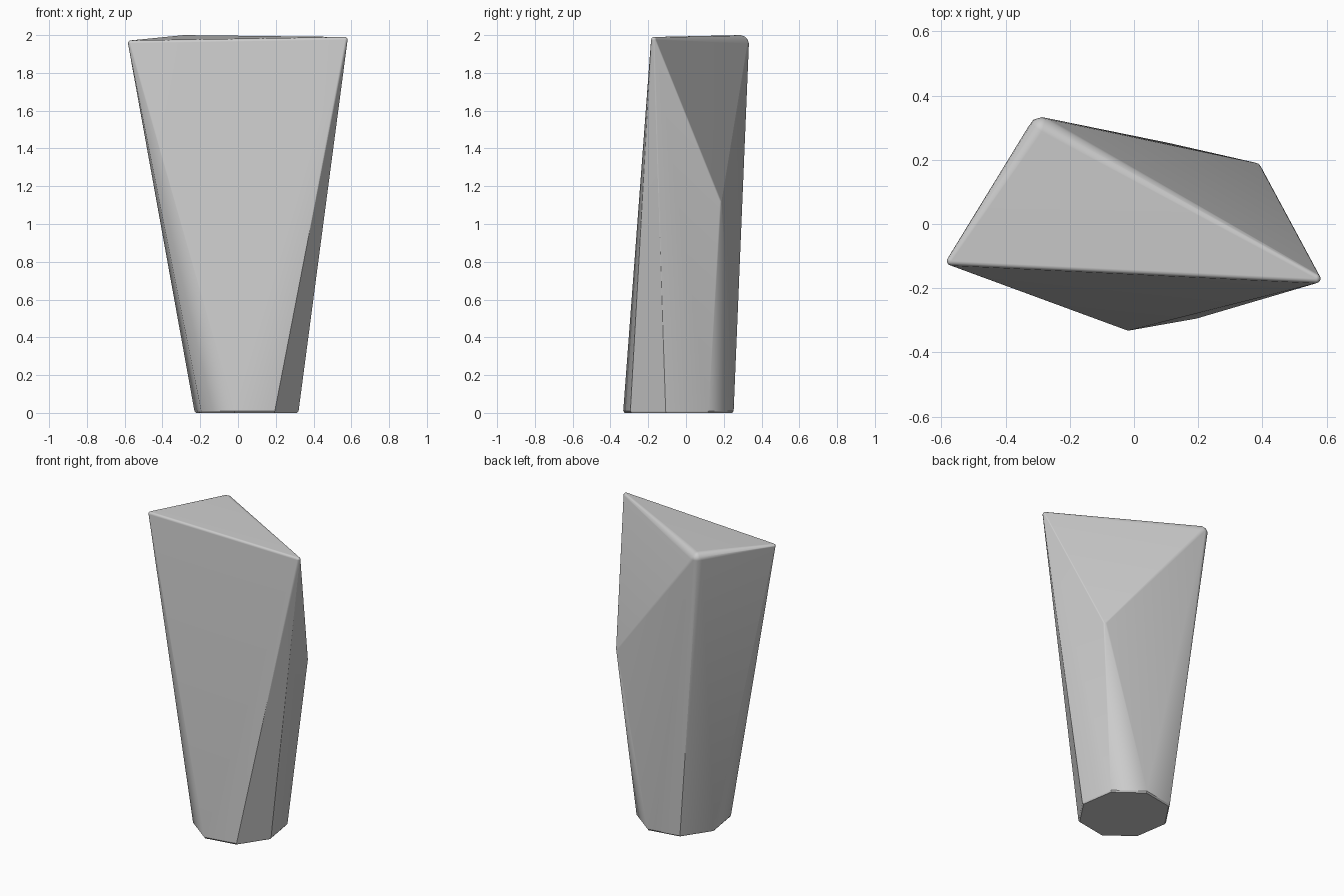
import bpy
import bmesh
from math import cos, sin, pi, radians
from mathutils import Vector

cube = bpy.data.objects.get("Cube")
if cube:
    bpy.data.objects.remove(cube, do_unlink=True)


def make_material(name, colour):
    mat = bpy.data.materials.new(name)
    mat.use_nodes = True
    mat.diffuse_color = colour
    mat.node_tree.nodes["Principled BSDF"].inputs["Base Color"].default_value = colour
    return mat


def rounded_corner(bm, centre, radius):
    """Small ball of points; the hull around it gives a softened corner."""
    ball = bmesh.ops.create_icosphere(bm, subdivisions=2, radius=radius)
    bmesh.ops.translate(bm, verts=ball["verts"], vec=Vector(centre))
    faces = {f for v in ball["verts"] for f in v.link_faces}
    bmesh.ops.delete(bm, geom=list(faces), context="FACES_ONLY")
    edges = {e for v in ball["verts"] for e in v.link_edges}
    bmesh.ops.delete(bm, geom=list(edges), context="EDGES_FACES")


def base_ring(bm, z, inset):
    """Eight-sided outline of the foot."""
    for i in range(8):
        a = radians(257) + i * pi / 4
        bm.verts.new((0.045 + (0.283 - inset) * cos(a),
                      -0.04 + (0.30 - inset) * sin(a), z))


bm = bmesh.new()

# Softened upper corners and the bulge on the back left side
corners = [
    ((-0.568, -0.115, 1.957), 0.015),
    ((0.566, -0.17, 1.975), 0.015),
    ((-0.287, 0.288, 1.955), 0.045),
    ((0.378, 0.173, 1.12), 0.018),
]
for centre, radius in corners:
    rounded_corner(bm, centre, radius)

# Flat foot with a fine chamfer
base_ring(bm, 0.01, 0.0)
base_ring(bm, 0.0, 0.008)

# Wrap everything in one faceted skin
pts = [v.co.copy() for v in bm.verts]
bm.free()
bm = bmesh.new()
for p in pts:
    bm.verts.new(p)
hull = bmesh.ops.convex_hull(bm, input=bm.verts[:])
loose = [v for v in bm.verts if not v.link_faces]
bmesh.ops.delete(bm, geom=loose, context="VERTS")
bmesh.ops.recalc_face_normals(bm, faces=bm.faces[:])

mesh = bpy.data.meshes.new("faceted_stone")
bm.to_mesh(mesh)
bm.free()
stone = bpy.data.objects.new("faceted_stone", mesh)
bpy.context.collection.objects.link(stone)
mesh.materials.append(make_material("stone grey", (0.6, 0.6, 0.6, 1.0)))

# Smooth rounded edges while the large facets stay flat
bpy.ops.object.select_all(action="DESELECT")
stone.select_set(True)
bpy.context.view_layer.objects.active = stone
bpy.ops.object.shade_smooth_by_angle(angle=radians(30))
weighted = stone.modifiers.new("flat_facets", "WEIGHTED_NORMAL")
weighted.keep_sharp = True
